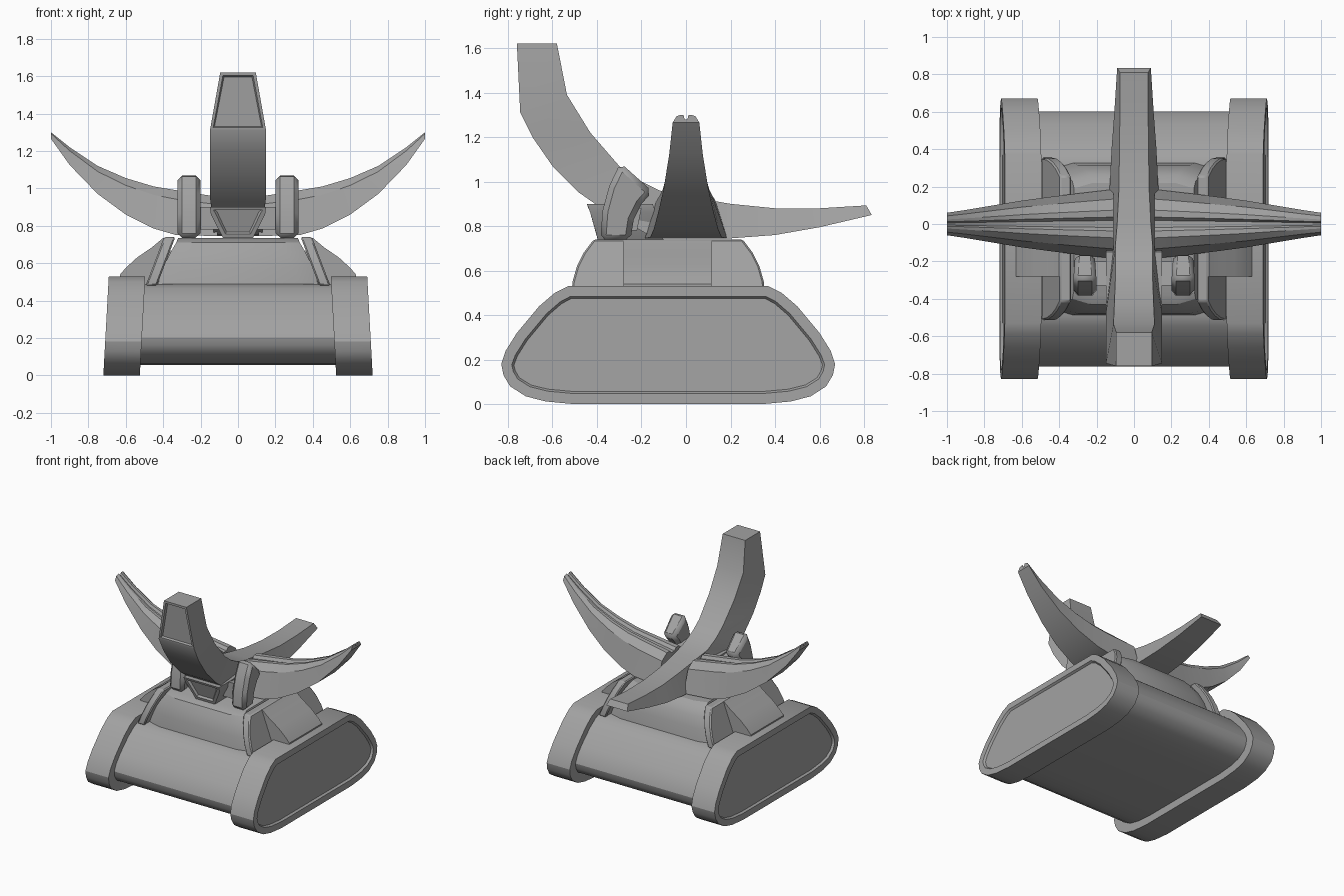
import bpy, bmesh
from mathutils import Vector

cube = bpy.data.objects.get("Cube")
if cube:
    bpy.data.objects.remove(cube, do_unlink=True)

grey = bpy.data.materials.new("warm_grey")
grey.use_nodes = True
colour = (0.36, 0.36, 0.36, 1)
grey.diffuse_color = colour
grey.node_tree.nodes["Principled BSDF"].inputs["Base Color"].default_value = colour


def loft(name, rings, mirror=False, bevel=0, panel=None, smooth=0.5):
    """Skin equal-length rings; panel = (point, normal, margin, depth) sinks one face."""
    bm = bmesh.new()
    loops = [[bm.verts.new(p) for p in ring] for ring in rings]
    n = len(loops[0])
    for a, b in zip(loops, loops[1:]):
        for i in range(n):
            j = (i + 1) % n
            bm.faces.new((a[i], a[j], b[j], b[i]))
    bm.faces.new(loops[0])
    bm.faces.new(loops[-1])
    bmesh.ops.recalc_face_normals(bm, faces=bm.faces)
    if panel:
        point, normal, margin, depth = panel
        bm.normal_update()
        facing = [f for f in bm.faces if f.normal.dot(Vector(normal)) > 0.8]
        face = min(facing, key=lambda f: (f.calc_center_median() - Vector(point)).length)
        bmesh.ops.inset_region(bm, faces=[face], thickness=margin)
        bmesh.ops.inset_region(bm, faces=[face], thickness=0.01, depth=-depth)
    mesh = bpy.data.meshes.new(name)
    bm.to_mesh(mesh)
    bm.free()
    mesh.materials.append(grey)
    obj = bpy.data.objects.new(name, mesh)
    bpy.context.collection.objects.link(obj)
    bpy.ops.object.select_all(action="DESELECT")
    obj.select_set(True)
    bpy.context.view_layer.objects.active = obj
    bpy.ops.object.shade_smooth_by_angle(angle=smooth)
    if bevel:
        mod = obj.modifiers.new("Bevel", "BEVEL")
        mod.width, mod.segments = bevel, 1
    if mirror:
        obj.modifiers.new("Mirror", "MIRROR")
    return obj


# Track outline, mirrored front to back
MID = -0.08
half = [(0.45, 0.53), (0.51, 0.50), (0.58, 0.44), (0.68, 0.32), (0.73, 0.24), (0.75, 0.18),
        (0.74, 0.13), (0.71, 0.08), (0.64, 0.035), (0.55, 0.012), (0.42, 0)]
outline = half + [(-y, z) for y, z in reversed(half)]

# Track pods lean inward and have a sunken outer panel
pod = [[(x - 0.055 * z, MID + y, z) for y, z in outline] for x in (0.525, 0.72)]
loft("track_pod", pod, mirror=True, panel=((0.72, MID, 0.25), (1, 0, 0), 0.047, 0.015))

# Hull between the tracks
loft("hull", [[(x, MID + 0.91 * y, 0.055 + 0.82 * z) for y, z in outline] for x in (-0.53, 0.53)])

# Raised deck
deck = []
for z, w, front, back in [(0.45, 0.44, -0.49, 0.33), (0.58, 0.40, -0.478, 0.315),
                          (0.66, 0.36, -0.455, 0.29), (0.71, 0.33, -0.43, 0.26),
                          (0.735, 0.32, -0.38, 0.22)]:
    deck.append([(-w, front + 0.03, z), (-w + 0.1, front, z), (w - 0.1, front, z), (w, front + 0.03, z),
                 (w, back - 0.03, z), (w - 0.1, back, z), (-w + 0.1, back, z), (-w, back - 0.03, z)])
loft("deck", deck)

# Arched plates on each side of the deck
arch = [(0.435, 0.48), (0.43, 0.55), (0.41, 0.62), (0.38, 0.68), (0.335, 0.74)]
arch += [(-y, z) for y, z in reversed(arch)]
loft("deck_arch", [[(x - 0.38 * (z - 0.49), MID + y, z) for y, z in arch] for x in (0.43, 0.49)],
     mirror=True, bevel=0.008)

# Side fairings sloping onto the tracks
slope = [(0.36, 0.735), (0.40, 0.735), (0.46, 0.685), (0.54, 0.63), (0.60, 0.575),
         (0.63, 0.54), (0.63, 0.46), (0.36, 0.46)]
loft("side_fairing", [[(x, y, z) for x, z in slope] for y in (-0.28, 0.115)], mirror=True)

# Curved spine: upper y, z, lower y, z, upper and lower half-width
spine = [(-0.58, 1.62, -0.76, 1.62, 0.095, 0.095), (-0.535, 1.39, -0.745, 1.31, 0.11, 0.15),
         (-0.43, 1.22, -0.69, 1.20, 0.105, 0.15), (-0.30, 1.07, -0.60, 1.07, 0.1, 0.15),
         (-0.22, 1.01, -0.48, 0.95, 0.1, 0.15), (-0.12, 0.96, -0.38, 0.88, 0.1, 0.14),
         (0, 0.935, -0.15, 0.75, 0.09, 0.13), (0.2, 0.9, 0.2, 0.745, 0.08, 0.13),
         (0.4, 0.88, 0.4, 0.76, 0.078, 0.12), (0.6, 0.88, 0.6, 0.795, 0.075, 0.105),
         (0.81, 0.893, 0.835, 0.85, 0.075, 0.09)]
loft("spine_blade", [[(-t, uy, uz), (t, uy, uz), (b, ly, lz), (-b, ly, lz)]
                     for uy, uz, ly, lz, t, b in spine],
     panel=((0, -0.75, 1.47), (0, -1, 0), 0.022, 0.015))

# Swept side blades with a groove along the top: x, top z, bottom z, half-depth
wing = []
for x, top, low, w in [(0.11, 0.955, 0.745, 0.185), (0.33, 0.99, 0.75, 0.16),
                       (0.45, 1.01, 0.785, 0.145), (0.6, 1.055, 0.86, 0.125),
                       (0.75, 1.12, 0.97, 0.1), (0.9, 1.22, 1.125, 0.075), (1.0, 1.3, 1.265, 0.06)]:
    shoulder = top - 0.2 * (top - low)
    wing.append([(x, w, low), (x, 0.72 * w, shoulder), (x, 0.4 * w, top), (x, 0.2 * w, top),
                 (x, 0.1 * w, top - 0.02), (x, -0.1 * w, top - 0.02),
                 (x, -0.2 * w, top), (x, -0.4 * w, top), (x, -0.72 * w, shoulder), (x, -w, low)])
loft("side_blade", wing, mirror=True, smooth=0.35)

# Upright claws beside the spine: front y, z, back y, z
claw = [(-0.385, 0.735, -0.25, 0.735), (-0.375, 0.87, -0.235, 0.83),
        (-0.345, 0.98, -0.2, 0.9), (-0.295, 1.085, -0.15, 0.955)]
loft("claw", [[(0.2, fy, fz), (0.325, fy, fz), (0.315, by, bz), (0.21, by, bz)]
              for fy, fz, by, bz in claw], mirror=True, bevel=0.025)

# Pivot joining the claws
loft("claw_pivot", [[(x, -0.33, 0.78), (x, -0.22, 0.78), (x, -0.2, 0.88), (x, -0.33, 0.9)]
                    for x in (-0.22, 0.22)])

# Tapered block under the raised spine, with a sunken front panel
loft("front_block", [[(-0.15, y, 0.9), (0.15, y, 0.9), (0.145, y + 0.015, 0.86),
                      (0.08, y + 0.05, 0.735), (-0.08, y + 0.05, 0.735), (-0.145, y + 0.015, 0.86)]
                     for y in (-0.445, -0.15)],
     panel=((0, -0.43, 0.82), (0, -1, 0), 0.025, 0.015))
